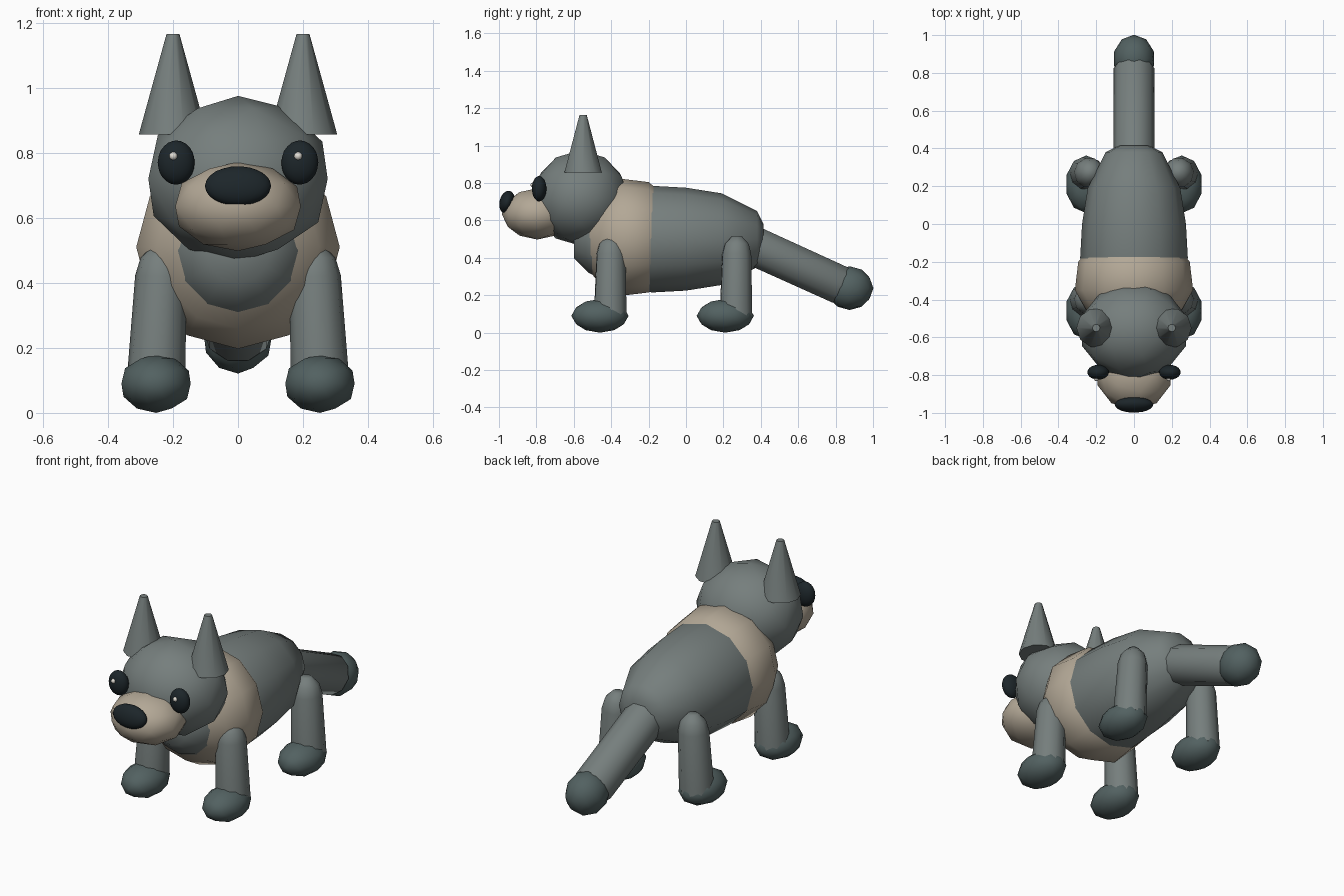
import bpy, bmesh, math
from mathutils import Vector

if "Cube" in bpy.data.objects:
    bpy.data.objects.remove(bpy.data.objects["Cube"])


def material(name, rgb):
    m = bpy.data.materials.new(name)
    m.diffuse_color = (*rgb, 1)
    m.use_nodes = True
    m.node_tree.nodes["Principled BSDF"].inputs["Base Color"].default_value = m.diffuse_color
    return m


GREY = material("grey fur", (0.18, 0.21, 0.205))
CREAM = material("cream fur", (0.45, 0.39, 0.305))
DARK = material("dark fur", (0.085, 0.12, 0.12))
BLACK = material("black", (0.012, 0.019, 0.023))
GLINT = material("glint", (0.75, 0.72, 0.66))


def finish(bm, name, mat, angle=50):
    bmesh.ops.recalc_face_normals(bm, faces=bm.faces)
    me = bpy.data.meshes.new(name)
    bm.to_mesh(me)
    bm.free()
    me.materials.append(mat)
    ob = bpy.data.objects.new(name, me)
    bpy.context.collection.objects.link(ob)
    bpy.ops.object.select_all(action='DESELECT')
    ob.select_set(True)
    bpy.context.view_layer.objects.active = ob
    bpy.ops.object.shade_smooth_by_angle(angle=math.radians(angle))
    return ob


def ball(name, centre, radii, mat, detail=2, tilt=0):
    """Low-poly ellipsoid."""
    bm = bmesh.new()
    bmesh.ops.create_icosphere(bm, subdivisions=detail, radius=1)
    bmesh.ops.scale(bm, vec=radii, verts=bm.verts)
    ob = finish(bm, name, mat)
    ob.location = centre
    ob.rotation_euler.x = tilt
    return ob


def lathe(name, base, axis, profile, mat, sides=12):
    """Revolve (distance, radius) pairs around an axis starting at base."""
    bm = bmesh.new()
    rings = [[bm.verts.new((r * math.cos(2 * math.pi * i / sides),
                            r * math.sin(2 * math.pi * i / sides), d))
              for i in range(sides)] for d, r in profile]
    for a, b in zip(rings, rings[1:]):
        for i in range(sides):
            j = (i + 1) % sides
            bm.faces.new((a[i], a[j], b[j], b[i]))
    bm.faces.new(rings[0])
    bm.faces.new(rings[-1])
    ob = finish(bm, name, mat)
    ob.location = base
    ob.rotation_mode = 'QUATERNION'
    ob.rotation_quaternion = Vector(axis).to_track_quat('Z', 'Y')
    return ob


# Torso and cream chest ruff
lathe("body", (0, 0, 0.5), (0, 1, 0),
      [(-0.60, 0.10), (-0.52, 0.18), (-0.38, 0.25), (-0.18, 0.285),
       (0.0, 0.275), (0.19, 0.245), (0.38, 0.15), (0.415, 0.08)], GREY)
lathe("chest_ruff", (0, 0, 0.51), (0, 1, 0),
      [(-0.58, 0.08), (-0.54, 0.15), (-0.46, 0.25), (-0.35, 0.313),
       (-0.20, 0.295), (-0.12, 0.23)], CREAM)

# Head, muzzle and nose
ball("head", (0, -0.565, 0.72), (0.29, 0.26, 0.255), GREY)
ball("muzzle", (0, -0.795, 0.635), (0.203, 0.19, 0.137), CREAM)
ball("nose", (0, -0.957, 0.698), (0.102, 0.04, 0.062), BLACK, 3, -0.25)

for side, s in (("left", 1), ("right", -1)):
    # Ears and eyes
    lathe(f"ear_{side}", (s * 0.2, -0.55, 0.857), (0, 0, 1),
          [(0, 0.105), (0.308, 0.02)], GREY, 10)
    ball(f"eye_{side}", (s * 0.19, -0.785, 0.77), (0.057, 0.039, 0.068), BLACK, 3)
    ball(f"eye_glint_{side}", (s * 0.192 - 0.007, -0.819, 0.79), (0.013,) * 3, GLINT)

    # Legs and paws
    for end, leg_y, paw_y in (("front", -0.405, -0.46), ("rear", 0.267, 0.21)):
        lathe(f"{end}_leg_{side}", (s * 0.253, leg_y, 0.09), (-s * 0.02, 0.005, 0.4),
              [(0, 0.09), (0.33, 0.08), (0.385, 0.066), (0.425, 0.028)], GREY, 10)
        ball(f"{end}_paw_{side}", (s * 0.252, paw_y, 0.09), (0.112, 0.153, 0.09), DARK)

# Tail
lathe("tail", (0, 0.25, 0.515), (0, 0.64, -0.29),
      [(0, 0.11), (0.63, 0.108), (0.69, 0.06)], GREY, 10)
ball("tail_tip", (0, 0.875, 0.238), (0.11, 0.127, 0.117), DARK)
